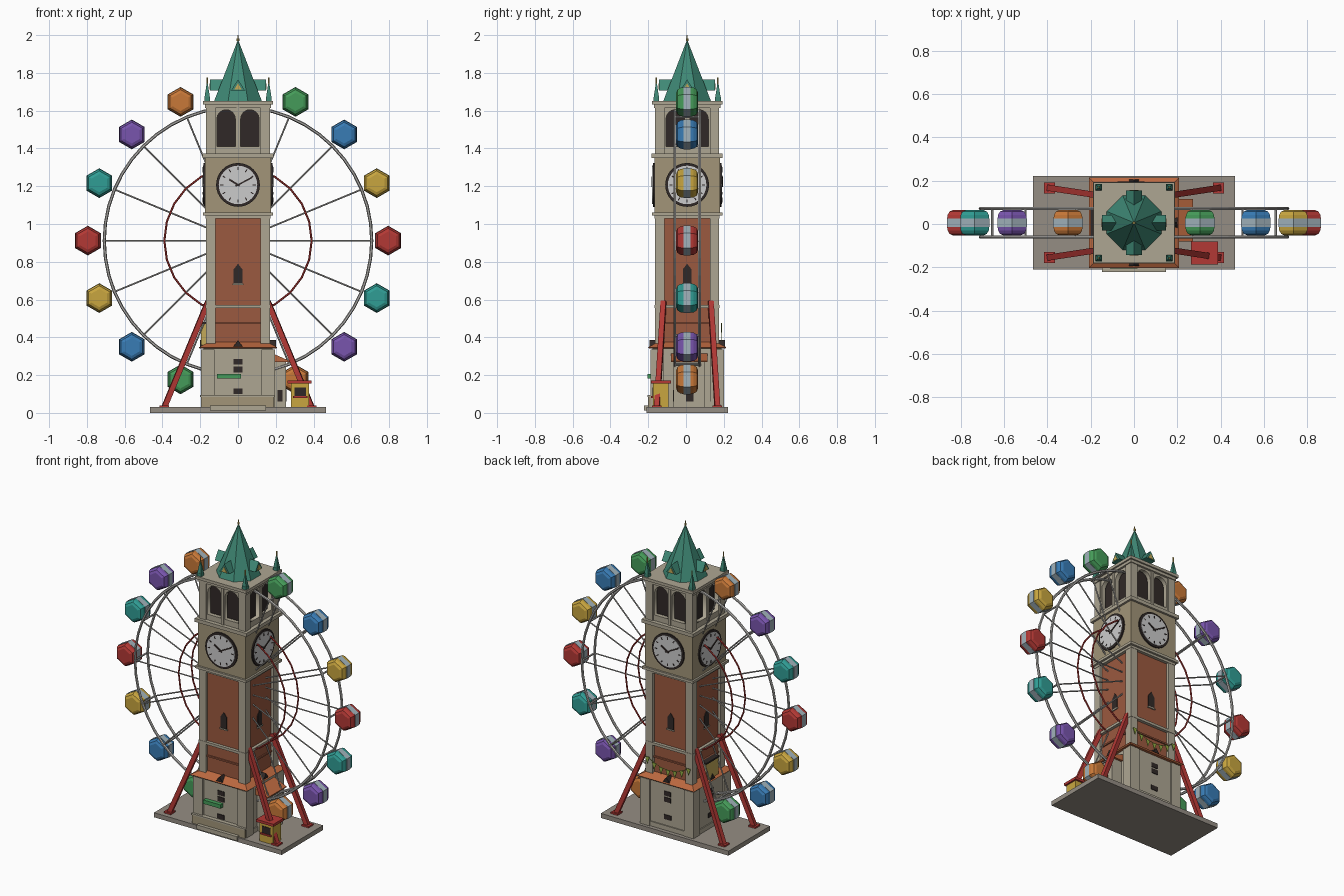
import bpy, bmesh
from math import pi, sin, cos, radians
from mathutils import Matrix, Vector

if "Cube" in bpy.data.objects:
    bpy.data.objects.remove(bpy.data.objects["Cube"])

CY = 0.006          # tower centre in y
HUB = 0.912         # wheel centre height
COL = dict(stone=(.42, .38, .29), tan=(.36, .30, .19), brick=(.33, .10, .05), tile=(.50, .14, .05),
           copper=(.05, .25, .18), dark=(.03, .022, .02), white=(.65, .65, .64), red=(.45, .04, .035),
           steel=(.45, .44, .42), plate=(.30, .27, .23), yellow=(.58, .38, .05), blue=(.04, .20, .46),
           green=(.06, .33, .10), orange=(.58, .19, .04), purple=(.19, .09, .42), teal=(.03, .34, .30),
           glass=(.36, .45, .50), leaf=(.30, .42, .06), gold=(.55, .40, .10))


def mat(c):
    m = bpy.data.materials.get(c) or bpy.data.materials.new(c)
    m.diffuse_color = (*COL[c], 1)
    m.use_nodes = True
    m.node_tree.nodes["Principled BSDF"].inputs["Base Color"].default_value = m.diffuse_color
    return m


def add(name, bm, c, M=Matrix()):
    bmesh.ops.recalc_face_normals(bm, faces=bm.faces)
    bm.transform(M)
    me = bpy.data.meshes.new(name)
    bm.to_mesh(me)
    bm.free()
    me.materials.append(mat(c))
    ob = bpy.data.objects.new(name, me)
    bpy.context.collection.objects.link(ob)
    return ob


def box(name, x, y, z, c, M=Matrix()):
    bm = bmesh.new()
    bmesh.ops.create_cube(bm, size=1)
    for v in bm.verts:
        v.co = [(r[0] + r[1]) / 2 + k * (r[1] - r[0]) for r, k in zip((x, y, z), v.co)]
    return add(name, bm, c, M)


def rod(name, a, b, r, c, n=6, r2=None, M=Matrix(), turn=0):
    a, b = Vector(a), Vector(b)
    bm = bmesh.new()
    bmesh.ops.create_cone(bm, cap_ends=True, segments=n, radius1=r, radius2=r if r2 is None else r2, depth=(b - a).length)
    T = Matrix.Translation((a + b) / 2) @ (b - a).to_track_quat('Z', 'Y').to_matrix().to_4x4() @ Matrix.Rotation(turn, 4, 'Z')
    return add(name, bm, c, M @ T)


def prism(name, pts, y0, y1, c, M=Matrix()):
    """x,z outline pushed from y0 to y1"""
    bm = bmesh.new()
    f = bm.faces.new([bm.verts.new((x, y0, z)) for x, z in pts])
    r = bmesh.ops.extrude_face_region(bm, geom=[f])
    bmesh.ops.translate(bm, vec=(0, y1 - y0, 0), verts=[v for v in r['geom'] if isinstance(v, bmesh.types.BMVert)])
    return add(name, bm, c, M)


def loft(name, rings, c, M=Matrix()):
    """closed rings of equal length, capped"""
    bm = bmesh.new()
    vs = [[bm.verts.new(p) for p in r] for r in rings]
    n = len(vs[0])
    for a, b in zip(vs, vs[1:]):
        for i in range(n):
            bm.faces.new((a[i], a[(i + 1) % n], b[(i + 1) % n], b[i]))
    bm.faces.new(vs[0])
    bm.faces.new(vs[-1])
    return add(name, bm, c, M)


def square(h, z0, z1, c, name):
    box(name, (-h, h), (CY - h, CY + h), (z0, z1), c)


def arch(x0, x1, z0, z1, n=8):
    r, cx = (x1 - x0) / 2, (x0 + x1) / 2
    return [(x0, z0), (x1, z0)] + [(cx + r * cos(pi * i / n), z1 - r + r * sin(pi * i / n)) for i in range(n + 1)]


def torus(name, R, r, y, seg, c):
    bpy.ops.mesh.primitive_torus_add(major_radius=R, minor_radius=r, major_segments=seg, minor_segments=6,
                                     location=(0, y, HUB), rotation=(pi / 2, 0, 0))
    ob = bpy.context.object
    ob.name = name
    ob.data.materials.append(mat(c))


# ground slab and front steps
box('base_slab', (-.465, .465), (-.21, .222), (0, .03), 'plate')
box('front_step', (-.147, .147), (-.222, -.17), (.012, .04), 'stone')
box('front_bench', (-.195, .19), (-.2, -.16), (.03, .085), 'tan')
box('bench_top', (-.2, .195), (-.204, -.16), (.085, .095), 'stone')

# tower core stack
square(.183, .03, .345, 'stone', 'ground_floor')
square(.19, .03, .06, 'stone', 'plinth')
square(.152, .345, 1.05, 'brick', 'brick_shaft')
square(.172, .555, .572, 'stone', 'shaft_band')
square(.172, 1.03, 1.05, 'stone', 'shaft_top_band')
square(.186, 1.045, 1.062, 'stone', 'lower_cornice')
square(.174, 1.062, 1.35, 'tan', 'clock_stage')
square(.188, 1.35, 1.373, 'stone', 'middle_cornice')
square(.125, 1.373, 1.63, 'dark', 'belfry_core')
square(.176, 1.615, 1.635, 'stone', 'belfry_band')
square(.186, 1.633, 1.652, 'stone', 'top_cornice')


def sq(h, z):
    return [(sx * h, CY + sy * h, z) for sx, sy in ((1, 1), (-1, 1), (-1, -1), (1, -1))]


# tiled skirt roof over the ground floor
loft('skirt_roof', [sq(.2, .34), sq(.208, .347), sq(.155, .375)], 'tile')

# everything repeated on the four faces, drawn for the front face
for k in range(4):
    M = Matrix.Translation((0, CY, 0)) @ Matrix.Rotation(k * pi / 2, 4, 'Z')
    box('corner_pier', (-.17, -.12), (-.17, -.12), (.345, 1.05), 'stone', M)
    box('belfry_pier', (-.17, -.12), (-.17, -.12), (1.373, 1.63), 'stone', M)
    box('ground_pilaster', (-.195, -.125), (-.195, -.125), (.03, .335), 'stone', M)
    box('brick_ledge', (-.12, .12), (-.16, -.14), (.47, .48), 'brick', M)
    # belfry wall with two arched openings
    cu = bpy.data.curves.new('belfry_wall', 'CURVE')
    cu.dimensions, cu.fill_mode, cu.extrude = '2D', 'BOTH', .014
    for pts in ([(-.13, 1.373), (.13, 1.373), (.13, 1.63), (-.13, 1.63)],
                arch(-.112, -.014, 1.41, 1.605), arch(.014, .112, 1.41, 1.605)):
        s = cu.splines.new('POLY')
        s.points.add(len(pts) - 1)
        for p, (x, z) in zip(s.points, pts):
            p.co = (x, z, 0, 1)
        s.use_cyclic_u = True
    cu.materials.append(mat('stone'))
    wall = bpy.data.objects.new('belfry_wall', cu)
    bpy.context.collection.objects.link(wall)
    wall.matrix_world = M @ Matrix.Translation((0, -.148, 0)) @ Matrix.Rotation(pi / 2, 4, 'X')
    box('belfry_mullion', (-.008, .008), (-.169, -.15), (1.373, 1.62), 'stone', M)
    # clock: rim, dial, ticks, hands
    rod('clock_rim', (0, -.17, 1.207), (0, -.182, 1.207), .116, 'dark', 32, M=M)
    rod('clock_dial', (0, -.17, 1.207), (0, -.185, 1.207), .102, 'white', 32, M=M)
    C = M @ Matrix.Translation((0, 0, 1.207))
    for i in range(12):
        box('clock_tick', (-.003, .003), (-.187, -.18), (.078, .094), 'dark', C @ Matrix.Rotation(i * pi / 6, 4, 'Y'))
    box('hour_hand', (-.005, .005), (-.189, -.18), (-.01, .055), 'dark', C @ Matrix.Rotation(radians(-58), 4, 'Y'))
    box('minute_hand', (-.004, .004), (-.189, -.18), (-.015, .085), 'dark', C @ Matrix.Rotation(radians(62), 4, 'Y'))
    # pointed shaft window and sill, lower windows
    prism('shaft_window', [(-.023, .685), (.023, .685), (.023, .76), (0, .79), (-.023, .76)], -.156, -.145, 'dark', M)
    box('window_sill', (-.028, .028), (-.16, -.145), (.677, .685), 'stone', M)
    for z in (.215, .255):
        box('ground_window', (-.024, .024), (-.187, -.17), (z, z + .03), 'dark', M)
    box('ground_door', (-.025, .025), (-.187, -.17), (.1, .13), 'dark', M)
    prism('skirt_gable', [(-.025, .35), (.025, .35), (0, .385)], -.2, -.14, 'dark', M)
    # roof dormer and corner pinnacle
    prism('dormer', [(-.036, 1.708), (.036, 1.708), (0, 1.765)], -.148, 0, 'copper', M)
    prism('dormer_window', [(-.02, 1.712), (.02, 1.712), (0, 1.745)], -.151, -.14, 'gold', M)
    box('pinnacle_base', (-.178, -.148), (-.178, -.148), (1.65, 1.672), 'copper', M)
    rod('pinnacle', (-.163, -.163, 1.67), (-.163, -.163, 1.755), .02, 'copper', 4, .002, M, pi / 4)
    rod('pinnacle_spike', (-.163, -.163, 1.74), (-.163, -.163, 1.775), .004, 'gold', 6, M=M)

# octagonal spire and finial
S = Matrix.Translation((0, CY, 0))
rod('spire', (0, 0, 1.65), (0, 0, 1.972), .137, 'copper', 8, .002, S, pi / 8)
rod('finial', (0, 0, 1.96), (0, 0, 2.0), .003, 'gold', 6, M=S)
rod('finial_knob', (0, 0, 1.97), (0, 0, 1.982), .007, 'gold', 8, M=S)

# front awning, side annexe with lean-to roof, side oriel
box('awning', (-.11, .015), (-.205, -.17), (.182, .207), 'green')
box('annexe', (.18, .255), (-.065, .1), (.03, .27), 'stone')
prism('annexe_roof', [(.17, .27), (.272, .27), (.272, .276), (.17, .32)], -.08, .115, 'tile')
box('annexe_door', (.25, .258), (0, .04), (.06, .13), 'dark')
box('annexe_front_door', (.208, .235), (-.068, -.06), (.06, .12), 'dark')
box('side_oriel', (-.195, -.16), (-.06, .07), (.36, .47), 'gold')
box('side_oriel_cap', (-.2, -.16), (-.065, .075), (.47, .48), 'dark')

# leaf bunting on the back
for i in range(7):
    x = -.15 + .05 * i
    z = .475 - .05 * (1 - ((i - 3) / 3) ** 2)
    prism('bunting_leaf', [(x - .016, z), (x + .016, z), (x, z - .045)], .187, .19, 'leaf')
    if i < 6:
        z2 = .475 - .05 * (1 - ((i - 2) / 3) ** 2)
        rod('bunting_cord', (x, .188, z), (x + .05, .188, z2), .002, 'leaf', 4)

# ticket booth
box('booth', (.28, .377), (-.175, -.092), (.03, .155), 'yellow')
box('booth_roof', (.262, .388), (-.186, -.08), (.155, .172), 'red')
box('booth_window', (.298, .36), (-.178, -.17), (.09, .135), 'dark')
box('booth_counter', (.29, .368), (-.184, -.17), (.08, .09), 'red')

# slanted support legs
for sx in (-1, 1):
    for sy in (-1, 1):
        rod('support_leg', (sx * .39, CY + sy * .16, .03), (sx * .158, CY + sy * .125, .59), .02, 'red', 4, turn=pi / 4)
        box('leg_foot', (sx * .39 - .025, sx * .39 + .025), (CY + sy * .16 - .025, CY + sy * .16 + .025), (.025, .04), 'red')

# wheel: paired rims, inner rings, spokes
for y in (CY - .066, CY + .066):
    torus('wheel_rim', .708, .0085, y, 48, 'steel')
    torus('inner_ring', .39, .0055, y, 24, 'red')
    for i in range(16):
        a = i * pi / 8
        if i % 8 != 4:
            rod('spoke', (.08 * cos(a), y, HUB + .08 * sin(a)), (.708 * cos(a), y, HUB + .708 * sin(a)), .0045, 'steel')
rod('axle', (0, CY - .1, HUB), (0, CY + .1, HUB), .03, 'steel', 12)


# six-sided cabins with a glazed belt
def hexring(r, y):
    return [(r * sin(i * pi / 3), y, r * cos(i * pi / 3)) for i in range(6)]


colours = ['red', 'yellow', 'blue', 'green', 'orange', 'purple', 'teal']
n = 0
for i in range(16):
    if i % 8 == 4:
        continue
    a = i * pi / 8
    P = Matrix.Translation((.795 * cos(a), CY, HUB + .795 * sin(a)))
    prof = [(.048, -.058), (.065, -.051), (.075, -.035), (.077, -.02), (.077, .02), (.075, .035), (.065, .051), (.048, .058)]
    loft('cabin', [hexring(r, y) for r, y in prof], colours[n % 7], P)
    loft('cabin_glass', [hexring(.079, -.019), hexring(.079, .019)], 'glass', P)
    rod('cross_bar', (.708 * cos(a), CY - .066, HUB + .708 * sin(a)), (.708 * cos(a), CY + .066, HUB + .708 * sin(a)), .006, 'steel')
    n += 1
